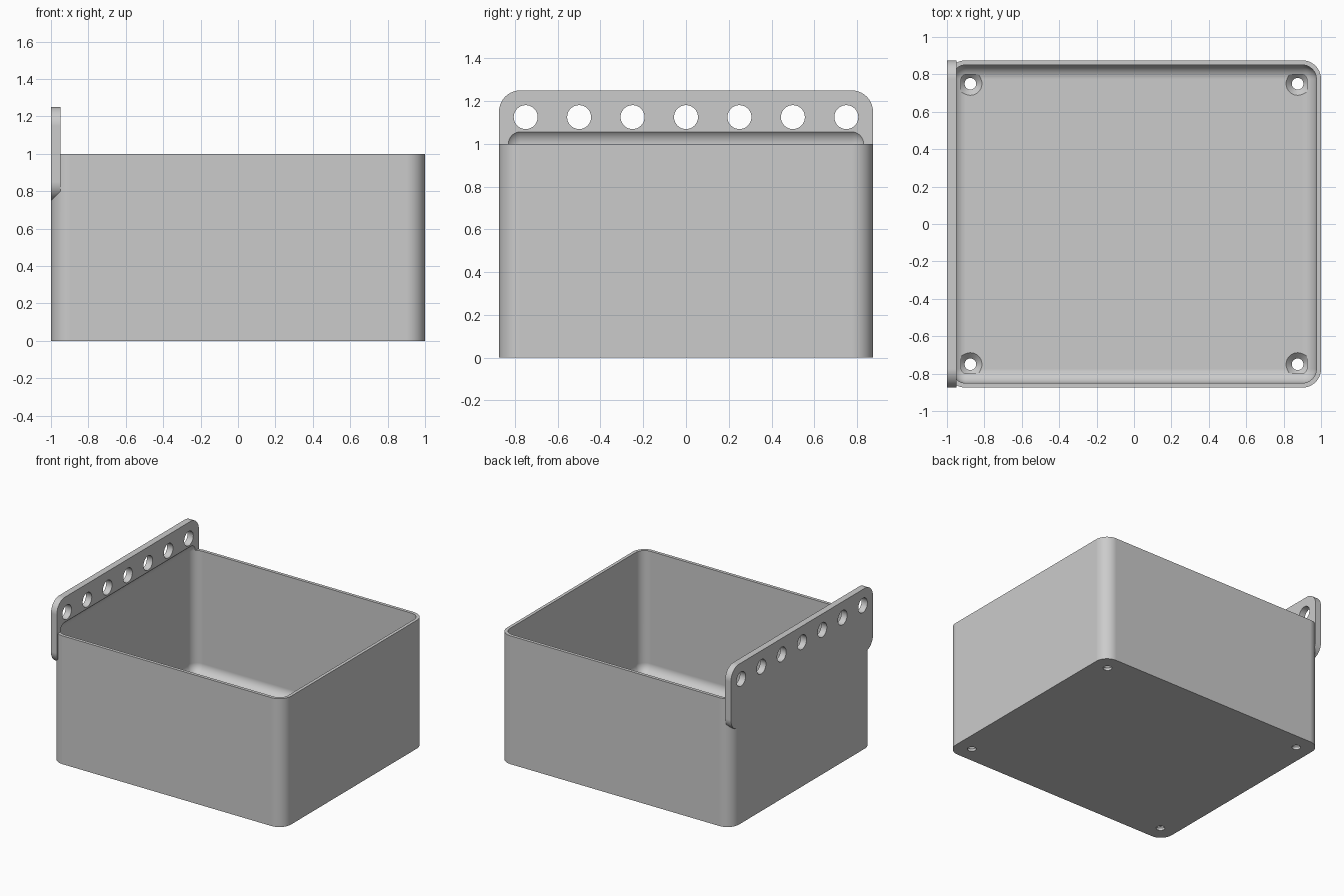
import bpy, bmesh, math
from mathutils import Matrix, Vector

if "Cube" in bpy.data.objects:
    bpy.data.objects.remove(bpy.data.objects["Cube"], do_unlink=True)

grey = bpy.data.materials.new("plain grey")
grey.use_nodes = True
colour = (0.6, 0.6, 0.6, 1)
grey.diffuse_color = colour
grey.node_tree.nodes["Principled BSDF"].inputs["Base Color"].default_value = colour


def to_object(name, bm):
    bmesh.ops.recalc_face_normals(bm, faces=bm.faces)
    mesh = bpy.data.meshes.new(name)
    bm.to_mesh(mesh)
    bm.free()
    mesh.materials.append(grey)
    obj = bpy.data.objects.new(name, mesh)
    bpy.context.collection.objects.link(obj)
    return obj


def rounded_block(name, low, high, radius, axis=None):
    """Box with rounded edges: those along one axis, or all of them."""
    low, high = Vector(low), Vector(high)
    bm = bmesh.new()
    bmesh.ops.create_cube(bm, size=1)
    bmesh.ops.scale(bm, vec=high - low, verts=bm.verts)
    bmesh.ops.translate(bm, vec=(low + high) / 2, verts=bm.verts)
    edges = [e for e in bm.edges if axis is None
             or abs((e.verts[0].co - e.verts[1].co)[axis]) > 1e-4]
    bmesh.ops.bevel(bm, geom=edges, offset=radius, segments=10, profile=0.5,
                    affect='EDGES', clamp_overlap=False)
    return to_object(name, bm)


def add_cone(bm, r1, r2, depth, matrix):
    bmesh.ops.create_cone(bm, cap_ends=True, segments=40, radius1=r1,
                          radius2=r2, depth=depth, matrix=matrix)


def combine(target, tool, operation):
    mod = target.modifiers.new(operation, 'BOOLEAN')
    mod.operation, mod.object, mod.solver = operation, tool, 'EXACT'
    bpy.context.view_layer.objects.active = target
    bpy.ops.object.modifier_apply(modifier=mod.name)
    bpy.data.objects.remove(tool, do_unlink=True)


wall, floor, radius = 0.025, 0.05, 0.1
width, depth = 1.0, 0.875

# Outer shell joined to the hanging plate
bin_body = rounded_block("storage_bin", (-width, -depth, 0), (width, depth, 1), radius, 2)
plate = rounded_block("hanging_plate", (-width, -depth, 0.75), (-0.95, depth, 1.25), radius, 0)
combine(bin_body, plate, 'UNION')

# Inner cavity, its rounded top scooping into the plate
inner = radius - wall
cavity = rounded_block("cavity_cutter", (wall - width, wall - depth, floor),
                       (width - wall, depth - wall, 1 + inner), inner)
combine(bin_body, cavity, 'DIFFERENCE')

# Row of hanging holes
bm = bmesh.new()
for i in range(-3, 4):
    add_cone(bm, 0.056, 0.056, 0.2,
             Matrix.Translation((-0.975, i * 0.25, 1.125)) @ Matrix.Rotation(math.pi / 2, 4, 'Y'))
combine(bin_body, to_object("hanging_hole_cutter", bm), 'DIFFERENCE')

# Countersunk screw holes in the floor corners: shaft, then cone
for r1, r2, z1, z2 in ((0.031, 0.031, -0.05, 0.1), (0.031, 0.066, floor - 0.031, floor + 0.004)):
    bm = bmesh.new()
    for x in (-0.875, 0.875):
        for y in (-0.75, 0.75):
            add_cone(bm, r1, r2, z2 - z1, Matrix.Translation((x, y, (z1 + z2) / 2)))
    combine(bin_body, to_object("screw_hole_cutter", bm), 'DIFFERENCE')

# Smooth rounded corners while the large faces stay flat
bpy.ops.object.select_all(action='DESELECT')
bin_body.select_set(True)
bpy.context.view_layer.objects.active = bin_body
bpy.ops.object.shade_smooth_by_angle(angle=math.radians(30))
weighted = bin_body.modifiers.new("flat faces", 'WEIGHTED_NORMAL')
weighted.keep_sharp = True
